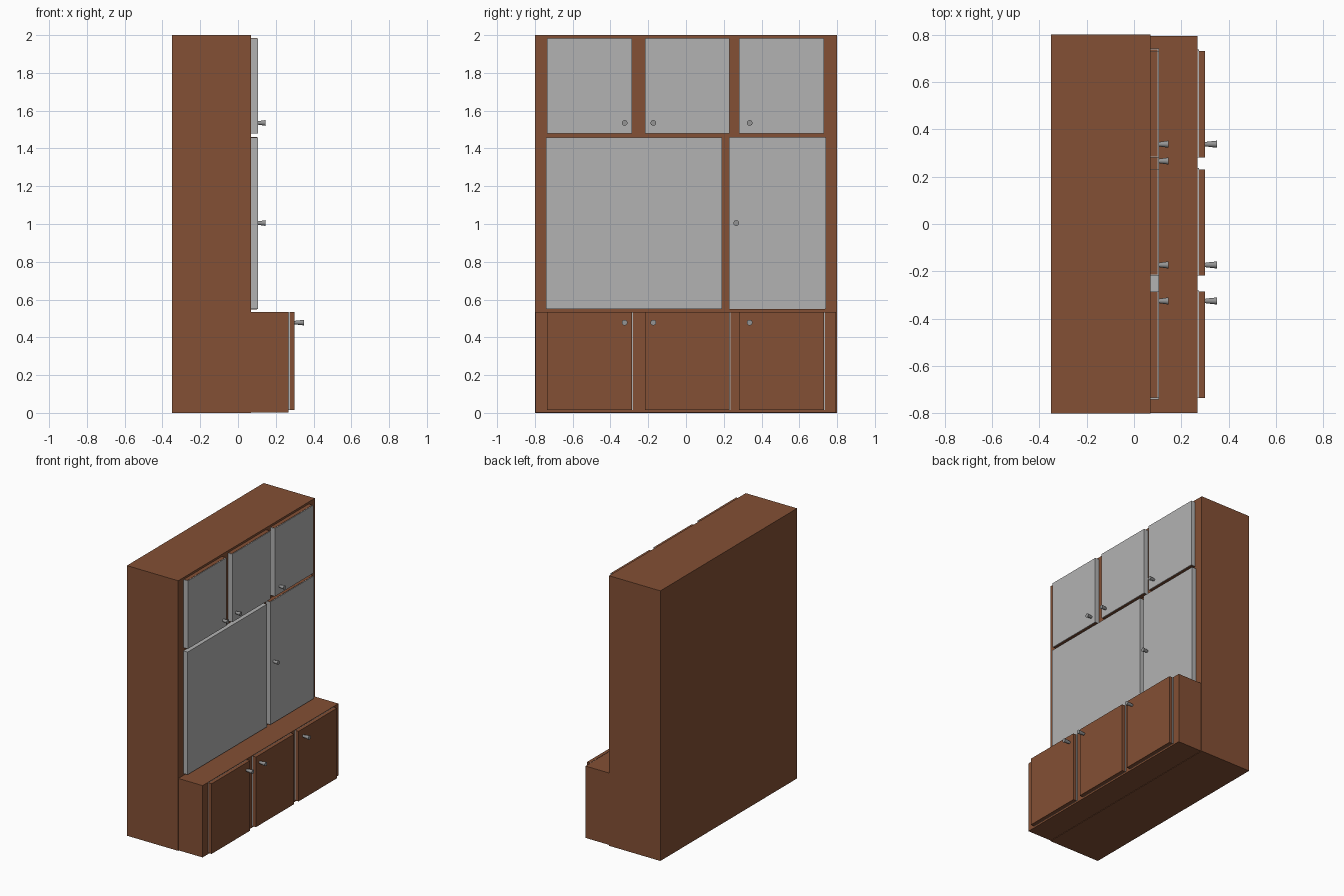
import bpy, math

if "Cube" in bpy.data.objects:
    bpy.data.objects.remove(bpy.data.objects["Cube"])

def material(name, col):
    m = bpy.data.materials.new(name)
    m.diffuse_color = col
    m.use_nodes = True
    m.node_tree.nodes["Principled BSDF"].inputs["Base Color"].default_value = m.diffuse_color
    return m

WOOD = material("brown_wood", (0.23, 0.08, 0.035, 1))
GREY = material("grey_panel", (0.45, 0.45, 0.45, 1))
METAL = material("knob_metal", (0.3, 0.3, 0.3, 1))

def box(name, x, y, z, mat):
    bpy.ops.mesh.primitive_cube_add(size=1, location=(sum(x) / 2, sum(y) / 2, sum(z) / 2))
    o = bpy.context.object
    o.name = name
    o.scale = (x[1] - x[0], y[1] - y[0], z[1] - z[0])
    bpy.ops.object.transform_apply(location=False, rotation=False, scale=True)
    o.data.materials.append(mat)
    return o

def knob(name, x, y, z, length):
    # Tapered knob, wider at the free end
    bpy.ops.mesh.primitive_cone_add(vertices=16, radius1=0.009, radius2=0.015, depth=length,
                                    location=(x + length / 2, y, z), rotation=(0, math.pi / 2, 0))
    o = bpy.context.object
    o.name = name
    o.data.materials.append(METAL)
    bpy.ops.object.shade_smooth_by_angle()

def grey_door(name, y, z, core=True):
    # Grey door with brown strips showing on the top and bottom edges
    box(name, (0.068, 0.105), y, z, GREY)
    if core:
        box(name + "_core", (0.068, 0.1), (y[0] + 0.003, y[1] - 0.003),
            (z[0] - 0.002, z[1] + 0.002), WOOD)

# Carcass: tall cabinet and projecting base
box("tall_cabinet", (-0.35, 0.07), (-0.8, 0.8), (0, 2), WOOD)
box("base_cabinet", (0.07, 0.268), (-0.797, 0.793), (0.003, 0.535), WOOD)

# Upper and lower rows of three doors
columns = [((-0.735, -0.285), -0.325), ((-0.217, 0.231), -0.173), ((0.281, 0.731), 0.337)]
for i, (y, ky) in enumerate(columns, 1):
    grey_door(f"upper_door_{i}", y, (1.48, 1.983))
    knob(f"upper_knob_{i}", 0.104, ky, 1.535, 0.041)
    box(f"lower_door_{i}", (0.274, 0.299), y, (0.014, 0.533), WOOD)
    box(f"lower_door_backing_{i}", (0.266, 0.275), (y[0], y[1] + 0.005), (0.016, 0.531), GREY)
    knob(f"lower_knob_{i}", 0.298, ky, 0.478, 0.052)

# Middle row: wide fixed panel and one door
grey_door("middle_panel", (-0.74, 0.19), (0.55, 1.458), core=False)
grey_door("middle_door", (0.228, 0.74), (0.55, 1.458))
knob("middle_knob", 0.104, 0.266, 1.005, 0.041)
